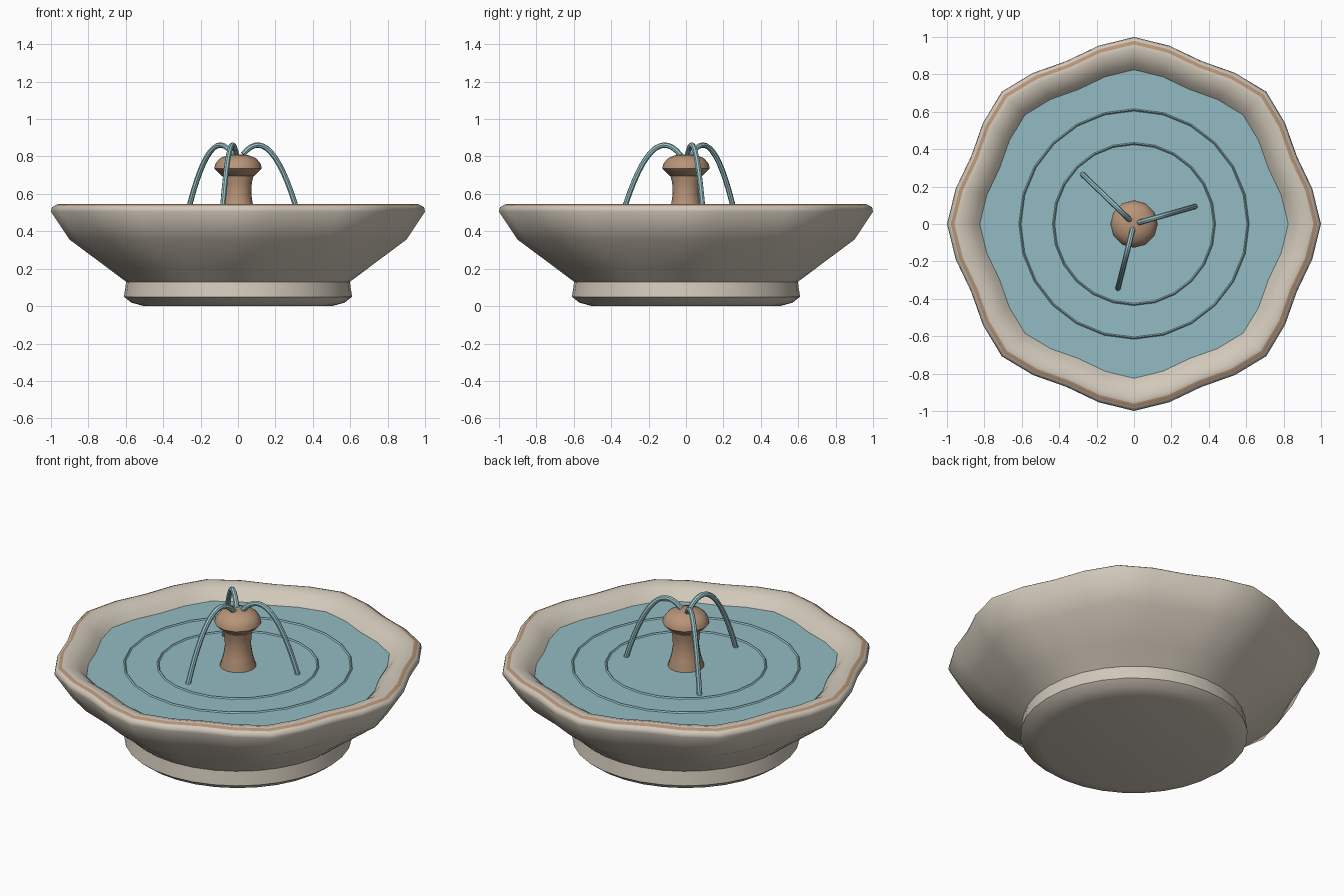
import bpy, bmesh, math
from mathutils import Vector

if "Cube" in bpy.data.objects:
    bpy.data.objects.remove(bpy.data.objects["Cube"])


def material(name, rgb):
    m = bpy.data.materials.new(name)
    m.diffuse_color = (*rgb, 1)
    m.use_nodes = True
    m.node_tree.nodes["Principled BSDF"].inputs["Base Color"].default_value = m.diffuse_color
    return m


STONE = material("cream stone", (0.64, 0.58, 0.49))
CLAY = material("brown clay", (0.48, 0.30, 0.19))
WATER = material("pool water", (0.29, 0.50, 0.54))
JET = material("bright water", (0.33, 0.57, 0.61))


def finish(name, bm, mats, angle=40):
    bmesh.ops.recalc_face_normals(bm, faces=bm.faces[:])
    mesh = bpy.data.meshes.new(name)
    bm.to_mesh(mesh)
    bm.free()
    for m in mats:
        mesh.materials.append(m)
    ob = bpy.data.objects.new(name, mesh)
    bpy.context.collection.objects.link(ob)
    bpy.ops.object.select_all(action='DESELECT')
    ob.select_set(True)
    bpy.context.view_layer.objects.active = ob
    bpy.ops.object.shade_smooth_by_angle(angle=math.radians(angle))
    return ob


def bridge(bm, a, b, index=0):
    n = len(a)
    for i in range(n):
        j = (i + 1) % n
        bm.faces.new((a[i], a[j], b[j], b[i])).material_index = index


def lathe(name, profile, sides, mats, accent=-1, angle=40):
    """Spin (radius, z, lobe depth) points; eight shallow lobes peak on the axes."""
    bm = bmesh.new()
    rings = []
    for r, z, depth in profile:
        ring = []
        for i in range(sides):
            t = math.tau * i / sides
            q = r * (1 - depth * (1 - math.cos(8 * t)) / 2)
            ring.append(bm.verts.new((q * math.cos(t), q * math.sin(t), z)))
        rings.append(ring)
    for k in range(len(rings) - 1):
        bridge(bm, rings[k], rings[k + 1], 1 if k == accent else 0)
    bm.faces.new(rings[0])
    bm.faces.new(rings[-1])
    return finish(name, bm, mats, angle)


def tube(name, path, radius, mat, sides=8):
    """Round tube along a path that lies in one vertical plane."""
    bm = bmesh.new()
    rings = []
    flat = (path[-1] - path[0]) * Vector((1, 1, 0))
    side = flat.normalized().cross(Vector((0, 0, 1)))
    for i, p in enumerate(path):
        tangent = (path[min(i + 1, len(path) - 1)] - path[max(i - 1, 0)]).normalized()
        up = side.cross(tangent)
        rings.append([bm.verts.new(p + radius * (side * math.cos(a) + up * math.sin(a)))
                      for a in (math.tau * k / sides for k in range(sides))])
    for a, b in zip(rings, rings[1:]):
        bridge(bm, a, b)
    bm.faces.new(rings[0])
    bm.faces.new(rings[-1])
    return finish(name, bm, [mat])


# Basin: round foot, lobed bowl, clay band on the rim, hollow inside
L = 0.057
basin = [(0.50, 0.0, 0), (0.57, 0.018, 0), (0.61, 0.05, 0), (0.598, 0.13, 0),
         (0.705, 0.21, 0.03), (0.90, 0.355, L), (1.0, 0.505, L), (0.995, 0.528, L),
         (0.98, 0.538, L), (0.96, 0.546, L), (0.935, 0.546, L), (0.895, 0.535, L),
         (0.855, 0.51, L), (0.82, 0.47, L), (0.74, 0.38, L), (0.55, 0.26, 0.02),
         (0.30, 0.22, 0)]
lathe("basin", basin, 32, [STONE, CLAY], accent=8, angle=50)

# Water surface with two raised ripples
lathe("water", [(0.82, 0.466, L), (0.825, 0.48, L)], 32, [WATER])
for name, r in (("inner_ripple", 0.43), ("outer_ripple", 0.61)):
    bm = bmesh.new()
    loops = []
    for dr, z in ((-0.008, 0.478), (0, 0.487), (0.008, 0.478)):
        loops.append([bm.verts.new(((r + dr) * math.cos(math.tau * i / 24),
                                    (r + dr) * math.sin(math.tau * i / 24), z))
                      for i in range(24)])
    for k in range(3):
        bridge(bm, loops[k], loops[(k + 1) % 3])
    finish(name, bm, [WATER], 80)

# Spout: flared post and mushroom cap
lathe("spout_post", [(0.102, 0.44, 0), (0.098, 0.48, 0), (0.08, 0.54, 0),
                     (0.071, 0.60, 0), (0.074, 0.66, 0), (0.086, 0.71, 0)], 16, [CLAY])
lathe("spout_cap", [(0.085, 0.695, 0), (0.127, 0.735, 0), (0.122, 0.76, 0),
                    (0.098, 0.79, 0), (0.055, 0.807, 0), (0.02, 0.811, 0)], 12, [CLAY], angle=50)

# Three parabolic water jets: heading, peak radius, end radius
for n, (deg, peak, end) in enumerate(((16, 0.11, 0.34), (136, 0.13, 0.382), (256, 0.118, 0.355))):
    t = math.radians(deg)
    k = (0.861 - 0.474) / (end - peak) ** 2
    path = []
    for i in range(15):
        r = 0.028 + (end - 0.028) * i / 14
        path.append(Vector((r * math.cos(t), r * math.sin(t), 0.861 - k * (r - peak) ** 2)))
    tube(f"water_jet_{n + 1}", path, 0.0145, JET)
